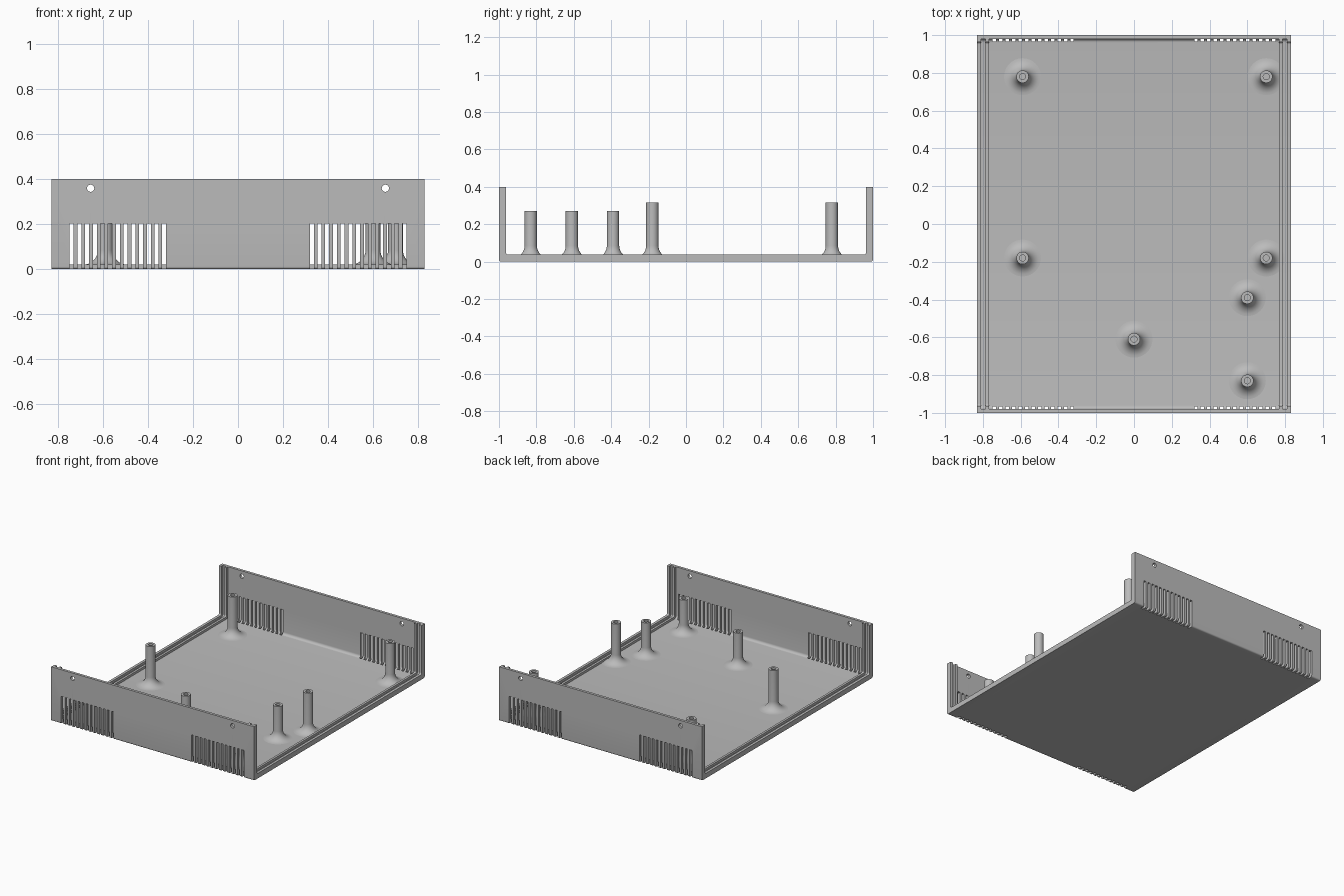
import bpy, bmesh, math
from mathutils import Matrix, Vector

if "Cube" in bpy.data.objects:
    bpy.data.objects.remove(bpy.data.objects["Cube"])

W, L, H = 0.83, 1.0, 0.4      # half width, half length, wall height
SKIN, RAIL = 0.02, 0.037      # sheet thickness, thickness at the rails

grey = bpy.data.materials.new("light grey plastic")
grey.use_nodes = True
grey.diffuse_color = (0.5, 0.5, 0.5, 1)
grey.node_tree.nodes["Principled BSDF"].inputs["Base Color"].default_value = (0.5, 0.5, 0.5, 1)


def make(name, bm):
    bmesh.ops.recalc_face_normals(bm, faces=bm.faces)
    mesh = bpy.data.meshes.new(name)
    bm.to_mesh(mesh)
    bm.free()
    mesh.materials.append(grey)
    ob = bpy.data.objects.new(name, mesh)
    bpy.context.collection.objects.link(ob)
    return ob


def smooth(ob):
    bpy.ops.object.select_all(action='DESELECT')
    ob.select_set(True)
    bpy.context.view_layer.objects.active = ob
    bpy.ops.object.shade_smooth_by_angle(angle=math.radians(35))


def u_path(off, r, steps=6):
    """U line inset from the outside, with rounded bottom corners."""
    half = [(L - off, H)]
    for i in range(steps + 1):
        a = i / steps * math.pi / 2
        half.append((L - off - r + r * math.cos(a), off + r - r * math.sin(a)))
    return half + [(-y, z) for y, z in reversed(half)]


def u_strip(name, outer, inner, x0, x1):
    bm = bmesh.new()
    ring = u_path(*outer) + u_path(*inner)[::-1]
    face = bm.faces.new([bm.verts.new((x0, y, z)) for y, z in ring])
    ext = bmesh.ops.extrude_face_region(bm, geom=[face])
    moved = [v for v in ext["geom"] if isinstance(v, bmesh.types.BMVert)]
    bmesh.ops.translate(bm, verts=moved, vec=(x1 - x0, 0, 0))
    return make(name, bm)


# Folded sheet: floor with front and back walls
shell = u_strip("case_shell", (0, 0.012), (SKIN, 0.02), -W, W)

# Cutters: vent slots at the four wall ends and screw holes
bm = bmesh.new()
for sx in (-1, 1):
    for sy in (-1, 1):
        for i in range(13):
            x = sx * (0.328 + i * 0.0343)
            m = Matrix.Translation((x, sy * 1.015, 0.055)) @ Matrix.Diagonal((0.018, 0.1, 0.296, 1))
            bmesh.ops.create_cube(bm, size=1, matrix=m)
        m = Matrix.Translation((sx * 0.655, sy, 0.36)) @ Matrix.Rotation(math.pi / 2, 4, 'X')
        bmesh.ops.create_cone(bm, cap_ends=True, segments=24, radius1=0.016,
                              radius2=0.016, depth=0.2, matrix=m)
cutter = make("vent_cutter", bm)
cutter.hide_render = True
mod = shell.modifiers.new("vents", 'BOOLEAN')
mod.operation, mod.solver, mod.object = 'DIFFERENCE', 'EXACT', cutter
bpy.context.view_layer.objects.active = shell
bpy.ops.object.modifier_apply(modifier=mod.name)
bpy.data.objects.remove(cutter)
smooth(shell)

# Paired rails that form a groove along each side
for side, s in (("right", -1), ("left", 1)):
    for part, a, b in (("inner", 0.768, 0.785), ("outer", 0.81, W)):
        smooth(u_strip(f"{side}_{part}_rail", (SKIN, 0.02), (RAIL, 0.012), s * a, s * b))


def post(name, x, y, top):
    """Hollow screw post with a flared foot."""
    r, bore, fil = 0.033, 0.016, 0.065
    prof = [(0, 0.01), (r + fil, 0.01)]
    for i in range(9):
        a = i / 8 * math.pi / 2
        prof.append((r + fil - fil * math.sin(a), SKIN + fil - fil * math.cos(a)))
    prof += [(r, top), (bore, top), (bore, 0.08), (0, 0.08)]
    bm = bmesh.new()
    vs = [bm.verts.new((p, 0, z)) for p, z in prof]
    es = [bm.edges.new(pair) for pair in zip(vs, vs[1:])]
    bmesh.ops.spin(bm, geom=vs + es, cent=(0, 0, 0), axis=(0, 0, 1),
                   angle=2 * math.pi, steps=32)
    bmesh.ops.remove_doubles(bm, verts=bm.verts, dist=0.0001)
    ob = make(name, bm)
    ob.location = Vector((x, y, 0))
    smooth(ob)


# Four tall board posts and three shorter ones
for x in (-0.59, 0.70):
    for y in (-0.18, 0.78):
        post("tall_post", x, y, 0.315)
for x, y in ((0.6, -0.39), (0, -0.61), (0.6, -0.83)):
    post("short_post", x, y, 0.27)
